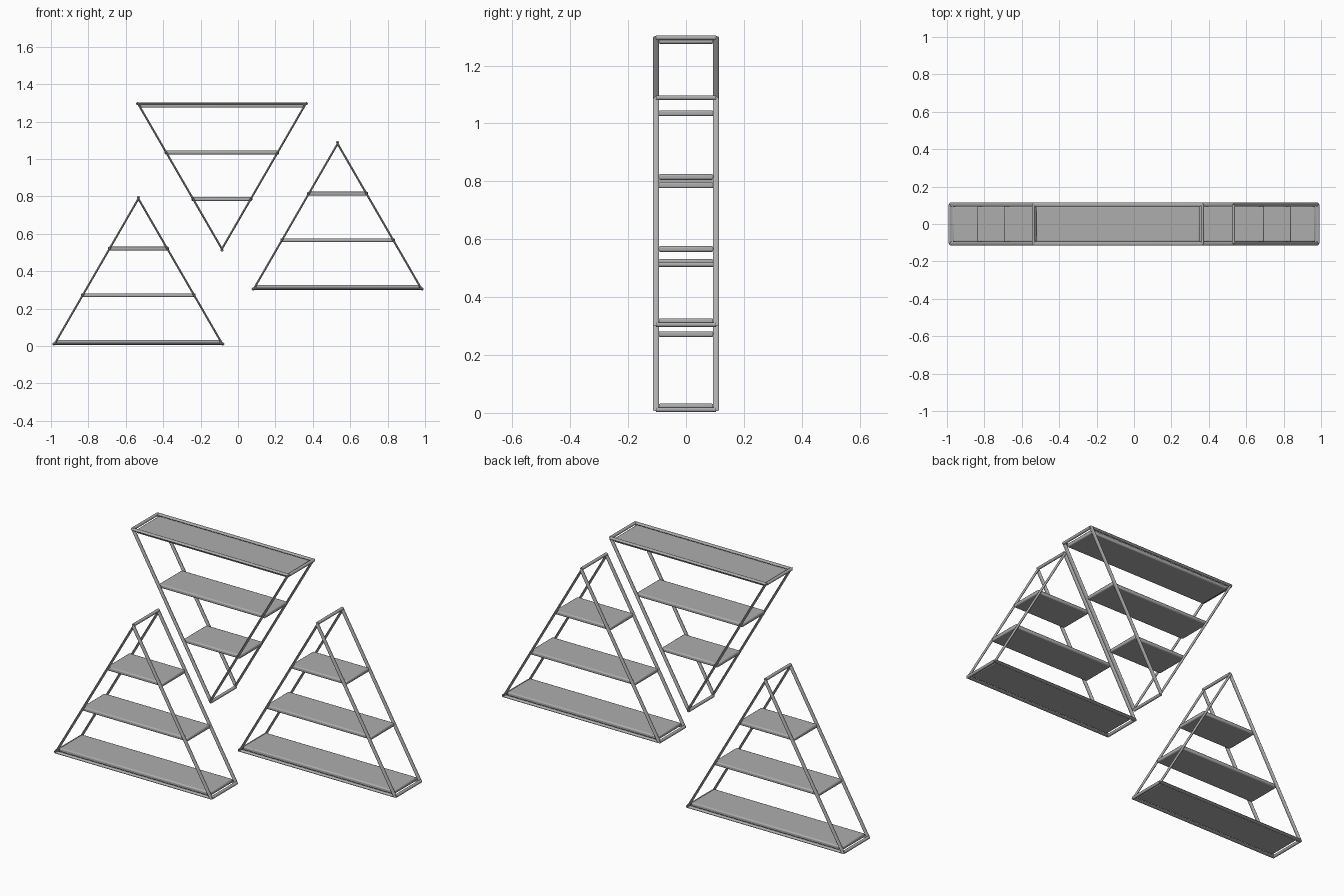
import bpy, math
from mathutils import Vector

cube = bpy.data.objects.get("Cube")
if cube:
    bpy.data.objects.remove(cube, do_unlink=True)

SIDE = 0.935              # outer side of the triangle
SLOPE = math.sqrt(3)
HEIGHT = SIDE * SLOPE / 2
R = 0.011                 # frame tube radius
Y = 0.1035                # frame tube offset in depth

grey = bpy.data.materials.new("grey metal")
grey.use_nodes = True
COLOR = (0.42, 0.42, 0.42, 1)
grey.diffuse_color = COLOR
grey.node_tree.nodes["Principled BSDF"].inputs["Base Color"].default_value = COLOR


def finish(obj):
    obj.data.materials.append(grey)
    bpy.ops.object.select_all(action="DESELECT")
    obj.select_set(True)
    bpy.context.view_layer.objects.active = obj
    bpy.ops.object.shade_smooth_by_angle(angle=math.radians(40))


def tube(name, a, b, radius):
    """Round rod between two points."""
    a, b = Vector(a), Vector(b)
    bpy.ops.mesh.primitive_cylinder_add(vertices=16, radius=radius, depth=(b - a).length)
    obj = bpy.context.object
    obj.name = name
    obj.location = (a + b) / 2
    obj.rotation_euler = (b - a).to_track_quat("Z", "Y").to_euler()
    finish(obj)


def frame(name, points):
    """Closed mitred tube through the corner points."""
    curve = bpy.data.curves.new(name, "CURVE")
    curve.dimensions = "3D"
    curve.bevel_depth = R
    curve.bevel_resolution = 3
    spline = curve.splines.new("POLY")
    spline.points.add(len(points) - 1)
    for p, co in zip(spline.points, points):
        p.co = (*co, 1)
    spline.use_cyclic_u = True
    obj = bpy.data.objects.new(name, curve)
    bpy.context.collection.objects.link(obj)
    bpy.ops.object.select_all(action="DESELECT")
    obj.select_set(True)
    bpy.context.view_layer.objects.active = obj
    bpy.ops.object.convert(target="MESH")
    finish(bpy.context.object)


def board(name, x, z, half_width):
    """Shelf board with eased edges."""
    bpy.ops.mesh.primitive_cube_add(size=1, location=(x, 0, z))
    obj = bpy.context.object
    obj.name = name
    obj.scale = (2 * half_width, 0.19, 0.02)
    bpy.ops.object.transform_apply(location=False, rotation=False, scale=True)
    bevel = obj.modifiers.new("eased edges", "BEVEL")
    bevel.width = 0.006
    bevel.segments = 2
    finish(obj)


def shelf_unit(name, x, base, up):
    """Triangular unit; up is 1 point-up or -1 point-down."""
    def at(dx, y, h):
        return (x + dx, y, base + up * h)

    # triangular side frames
    half = SIDE / 2 - R * SLOPE
    corners = [(-half, R), (half, R), (0, HEIGHT - 2 * R)]
    for side, y in (("front", -Y), ("back", Y)):
        frame(f"{name}_{side}_frame", [at(dx, y, h) for dx, h in corners])

    # rods joining the frames at each corner
    rods = [("left_rod", SIDE / 2 - 0.016, 0.011),
            ("right_rod", 0.016 - SIDE / 2, 0.011),
            ("tip_rod", 0, HEIGHT - 0.015)]
    for part, dx, h in rods:
        tube(f"{name}_{part}", at(dx, -Y, h), at(dx, Y, h), 0.008)

    # shelves
    for part, h, inset in (("wide", 0.022, 0.018), ("middle", 0.272, 0.004), ("narrow", 0.521, 0.004)):
        board(f"{name}_{part}_shelf", x, base + up * h, SIDE / 2 - h / SLOPE - inset)


shelf_unit("low_unit", -0.5325, 0, 1)
shelf_unit("inverted_unit", -0.086, 1.307, -1)
shelf_unit("high_unit", 0.5325, 0.294, 1)
